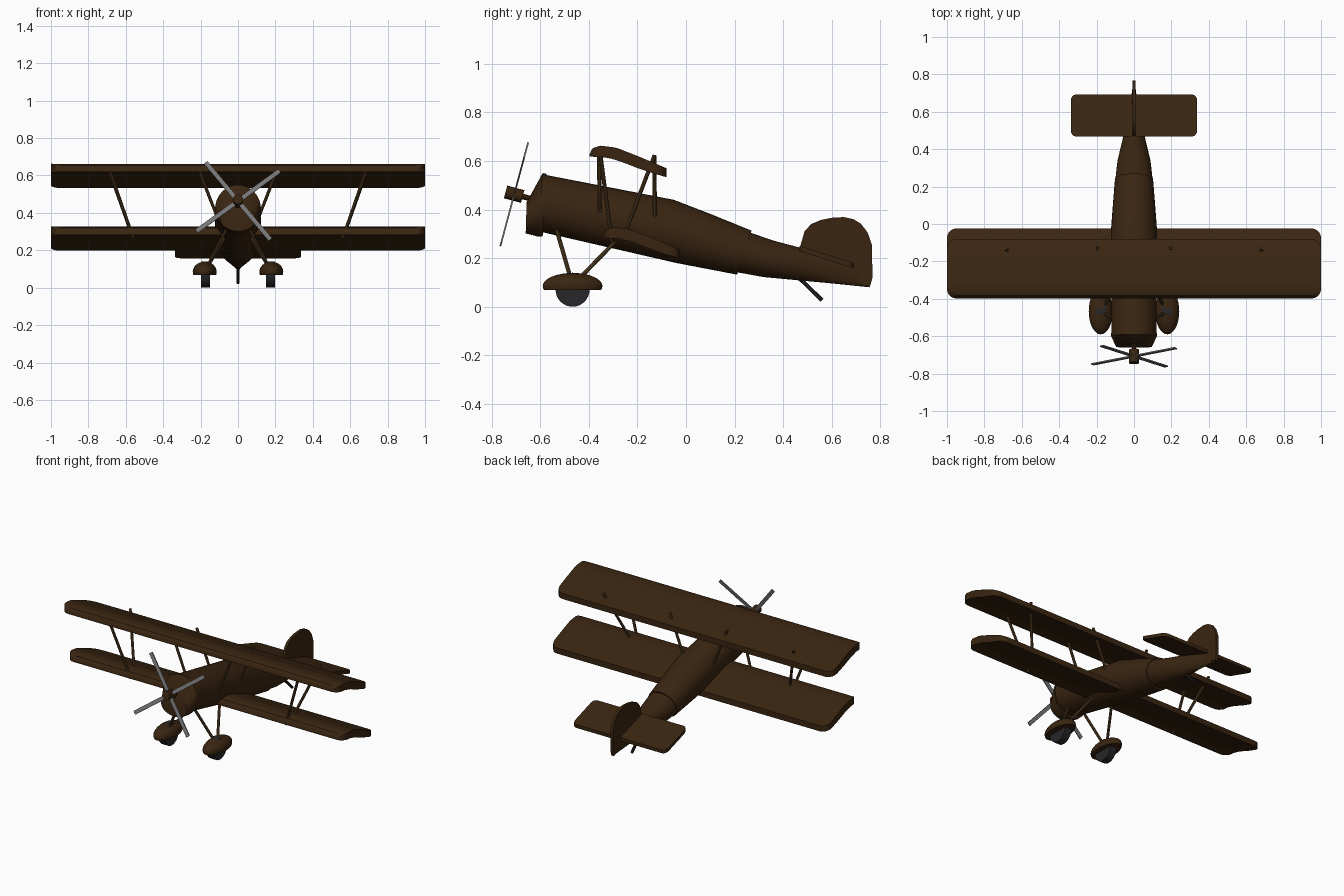
import bpy, bmesh, math
from mathutils import Vector, Matrix

if "Cube" in bpy.data.objects:
    bpy.data.objects.remove(bpy.data.objects["Cube"])


def material(name, rgb):
    m = bpy.data.materials.new(name)
    m.diffuse_color = (*rgb, 1)
    m.use_nodes = True
    m.node_tree.nodes["Principled BSDF"].inputs["Base Color"].default_value = m.diffuse_color
    return m


BROWN = material("dark brown", (0.042, 0.0185, 0.0055))
WOOD = material("strut wood", (0.105, 0.055, 0.019))
STEEL = material("propeller grey", (0.19, 0.19, 0.19))
RUBBER = material("tyre black", (0.02, 0.02, 0.023))


def finish(name, bm, mat):
    bmesh.ops.recalc_face_normals(bm, faces=bm.faces)
    me = bpy.data.meshes.new(name)
    bm.to_mesh(me)
    bm.free()
    me.materials.append(mat)
    ob = bpy.data.objects.new(name, me)
    bpy.context.collection.objects.link(ob)
    bpy.ops.object.select_all(action='DESELECT')
    ob.select_set(True)
    bpy.context.view_layer.objects.active = ob
    bpy.ops.object.shade_smooth_by_angle(angle=math.radians(32))
    return ob


def loft(name, rings, mat):
    """Skin closed point rings and cap both ends."""
    bm = bmesh.new()
    vs = [[bm.verts.new(p) for p in r] for r in rings]
    n = len(vs[0])
    for a, b in zip(vs, vs[1:]):
        for i in range(n):
            j = (i + 1) % n
            bm.faces.new((a[i], a[j], b[j], b[i]))
    bm.faces.new(vs[0])
    bm.faces.new(vs[-1])
    return finish(name, bm, mat)


def hull_ring(ty, tz, by, bz, w, n=32):
    """Leaning oval through a top point and a bottom point."""
    top, bot = Vector((0, ty, tz)), Vector((0, by, bz))
    mid, half = (top + bot) / 2, (top - bot) / 2
    return [mid + half * math.cos(2 * math.pi * i / n)
            + Vector((w * math.sin(2 * math.pi * i / n), 0, 0)) for i in range(n)]


def rod(name, a, b, r, mat, n=10):
    a, b = Vector(a), Vector(b)
    q = (b - a).to_track_quat('Z', 'Y')
    ring = [q @ Vector((r * math.cos(2 * math.pi * i / n), r * math.sin(2 * math.pi * i / n), 0))
            for i in range(n)]
    return loft(name, [[a + p for p in ring], [b + p for p in ring]], mat)


# Fuselage
loft("nose_cowl", [hull_ring(*r) for r in (
    (-.656, .43, -.66, .302, .095), (-.59, .55, -.607, .288, .123),
    (-.575, .547, -.59, .29, .123))], BROWN)
loft("fuselage", [hull_ring(*r) for r in (
    (-.59, .545, -.605, .31, .12), (-.05, .44, -.04, .18, .124),
    (.10, .382, .08, .157, .114), (.27, .313, .21, .132, .102))], BROWN)
loft("tail_boom", [hull_ring(*r) for r in (
    (.20, .33, .15, .152, .102), (.27, .303, .22, .14, .099), (.36, .272, .32, .122, .088),
    (.50, .235, .48, .107, .052), (.61, .21, .6, .096, .024), (.768, .17, .755, .08, .004))], BROWN)


# Wings: curved section, rounded at the tips
TOP = [(0, .625), (.012, .652), (.045, .663), (.11, .655), (.2, .62), (.318, .57)]
BOTTOM = [(0, .618), (.07, .615), (.13, .598), (.2, .57), (.26, .55), (.318, .533)]


def height(pts, t):
    for (a, za), (b, zb) in zip(pts, pts[1:]):
        if t <= b + 1e-6:
            return za + (zb - za) * (t - a) / (b - a)
    return pts[-1][1]


def wing(name, y0, dz):
    chord, r = .318, .05
    stations = [(1 - r + r * math.sin(k * math.pi / 10), r * (1 - math.cos(k * math.pi / 10)))
                for k in range(6)]
    stations = [(-x, c) for x, c in reversed(stations)] + stations
    ts = [0, .02, .05, .1, .17, .25, .36, .5, .64, .78, .9, 1]
    rings = []
    for x, cut in stations:
        span = [cut + t * (chord - 2 * cut) for t in ts]
        rings.append([(x, y0 + t, height(TOP, t) + dz) for t in span]
                     + [(x, y0 + t, height(BOTTOM, t) + dz) for t in reversed(span)])
    loft(name, rings, BROWN)


wing("upper_wing", -.398, 0)
wing("lower_wing", -.342, -.335)


# Tailplane: rounded plate sloping down to the rear
outline = []
for cx, cy, a0 in ((.31, .66, 0), (-.31, .66, 90), (-.31, .5, 180), (.31, .5, 270)):
    for k in range(5):
        a = math.radians(a0 + k * 22.5)
        outline.append((cx + .028 * math.cos(a), cy + .032 * math.sin(a)))
loft("tailplane", [[(x, y, .247 - (y - .468) * .32 + d) for x, y in outline]
                   for d in (-.018, .004)], BROWN)

# Fin and rudder
fin = [(.468, .22), (.472, .255), (.488, .31), (.515, .34), (.555, .357), (.60, .366), (.65, .369),
       (.69, .36), (.72, .342), (.748, .305), (.765, .255), (.768, .12), (.757, .082), (.6, .14)]
loft("fin", [[(x, y, z) for y, z in fin] for x in (-.009, .009)], BROWN)

# Tail skid
rod("tail_skid", (0, .46, .125), (0, .56, .026), .009, RUBBER)

# Propeller: leaning hub and two crossed bars
lean = Matrix.Translation((0, -.707, .463)) @ Matrix.Rotation(math.radians(-15), 4, 'X')
rod("propeller_hub", lean @ Vector((0, -.037, 0)), lean @ Vector((0, .036, 0)), .027, BROWN, 16)
rod("propeller_shaft", lean @ Vector((0, .02, 0)), lean @ Vector((0, .09, 0)), .012, BROWN)
for name, angle, length in (("blade_pair_a", -39, .275), ("blade_pair_b", 53, .278)):
    bm = bmesh.new()
    bmesh.ops.create_cube(bm, size=1, matrix=lean @ Matrix.Rotation(math.radians(angle), 4, 'Y')
                          @ Matrix.Diagonal((.024, .007, 2 * length, 1)))
    finish(name, bm, STEEL)

# Paired struts, wheel legs, wheels and fenders
for side, s in (("left", -1), ("right", 1)):
    for part, a, b in (
            ("outer_front_strut", (.685, -.352, .625), (.56, -.305, .265)),
            ("outer_rear_strut", (.688, -.13, .622), (.565, -.262, .275)),
            ("inner_front_strut", (.207, -.358, .625), (.10, -.355, .35)),
            ("inner_rear_strut", (.207, -.13, .622), (.10, -.128, .35)),
            ("front_wheel_leg", (.055, -.535, .325), (.17, -.47, .10)),
            ("rear_wheel_leg", (.055, -.265, .295), (.17, -.455, .10))):
        rod(side + "_" + part, (s * a[0], *a[1:]), (s * b[0], *b[1:]), .0085, WOOD)
    rod(side + "_wheel", (s * .15, -.467, .07), (s * .198, -.467, .07), .07, RUBBER, 32)
    # Fender: upper half of a stretched ball
    bm = bmesh.new()
    bmesh.ops.create_uvsphere(bm, u_segments=32, v_segments=16, radius=1)
    cut = bmesh.ops.bisect_plane(bm, geom=bm.verts[:] + bm.edges[:] + bm.faces[:],
                                 plane_co=(0, 0, -.3), plane_no=(0, 0, -1), clear_outer=True)
    bmesh.ops.contextual_create(bm, geom=[e for e in cut["geom_cut"]
                                          if isinstance(e, bmesh.types.BMEdge)])
    bm.transform(Matrix.Translation((s * .178, -.467, .085)) @ Matrix.Diagonal((.064, .123, .054, 1)))
    finish(side + "_fender", bm, BROWN)
